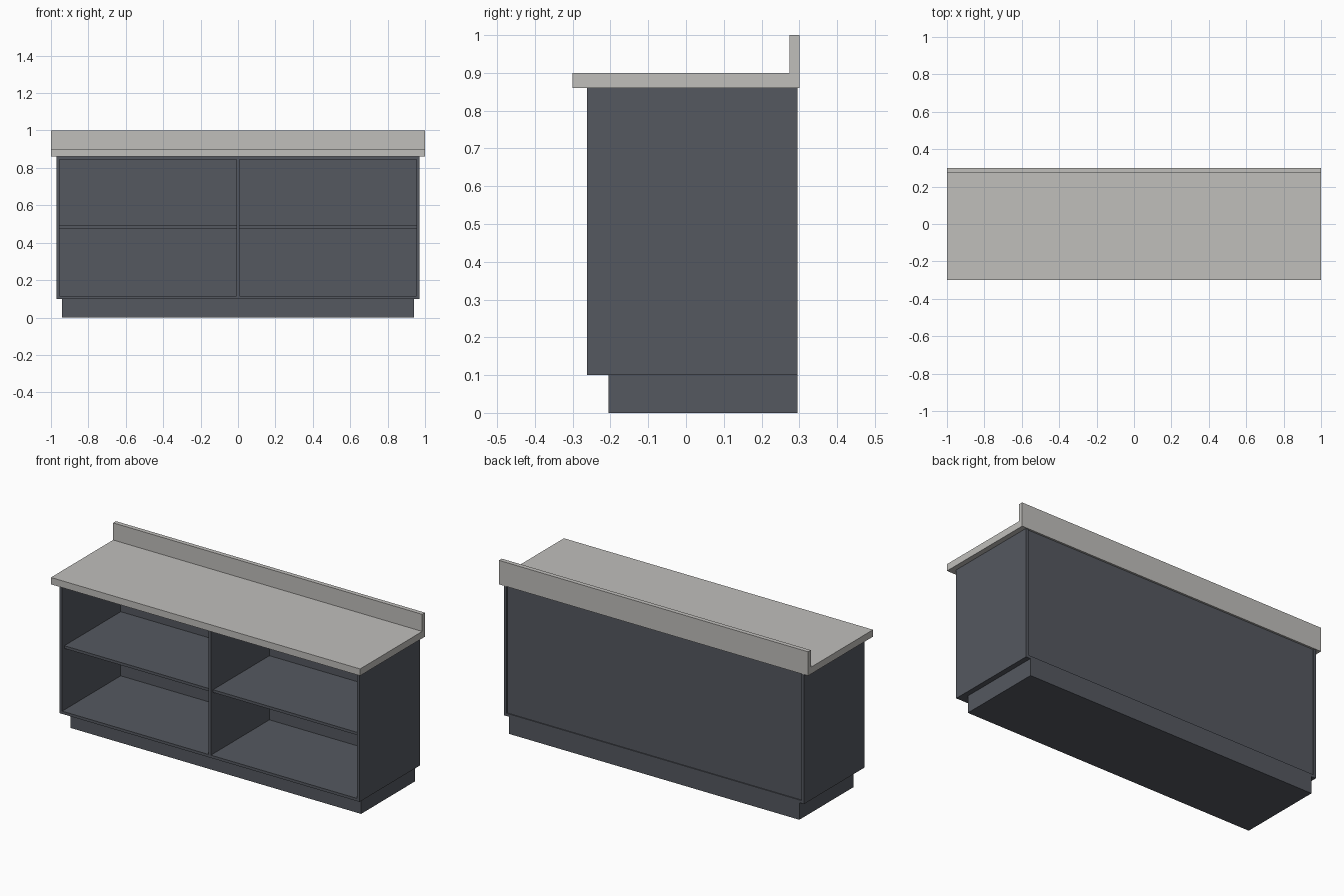
import bpy
import bmesh
from mathutils import Vector

if "Cube" in bpy.data.objects:
    bpy.data.objects.remove(bpy.data.objects["Cube"])


def material(name, color):
    m = bpy.data.materials.new(name)
    m.diffuse_color = (*color, 1)
    m.use_nodes = True
    m.node_tree.nodes["Principled BSDF"].inputs["Base Color"].default_value = m.diffuse_color
    return m


stone = material("pale_stone", (0.53, 0.52, 0.50))
paint = material("dark_paint", (0.09, 0.098, 0.117))


def box(name, x, y, z, mat):
    """Axis-aligned box from (min, max) ranges."""
    bm = bmesh.new()
    bmesh.ops.create_cube(bm, size=1)
    lo, hi = Vector((x[0], y[0], z[0])), Vector((x[1], y[1], z[1]))
    for v in bm.verts:
        v.co = Vector([lo[i] + (v.co[i] + 0.5) * (hi[i] - lo[i]) for i in range(3)])
    me = bpy.data.meshes.new(name)
    bm.to_mesh(me)
    bm.free()
    me.materials.append(mat)
    ob = bpy.data.objects.new(name, me)
    bpy.context.collection.objects.link(ob)
    return ob


T = 0.016                      # board thickness
W = 0.97                       # carcass half width
FRONT, BACK = -0.262, 0.295
BOTTOM, TOP = 0.10, 0.86
INNER = W - T
PANEL = BACK - 0.006           # rear face of the recessed back panel

# Worktop and upstand
box("worktop", (-1, 1), (-0.3, 0.3), (TOP, 0.90), stone)
box("upstand", (-1, 1), (0.274, 0.3), (0.90, 1.0), stone)

# Plinth
box("plinth", (-0.94, 0.94), (-0.205, BACK), (0, BOTTOM), paint)

# Carcass boards
box("bottom_board", (-INNER, INNER), (FRONT, BACK), (BOTTOM, BOTTOM + T), paint)
box("top_board", (-INNER, INNER), (FRONT, PANEL), (TOP - T, TOP), paint)
box("back_panel", (-INNER, INNER), (PANEL - 0.01, PANEL), (BOTTOM + T, TOP - T), paint)
box("divider", (-T / 2, T / 2), (FRONT, PANEL - 0.01), (BOTTOM + T, TOP - T), paint)

# Side boards and shelves, one per side
mid = (BOTTOM + TOP) / 2 + 0.003
for s, label in ((-1, "left"), (1, "right")):
    box(f"{label}_side", sorted((s * INNER, s * W)), (FRONT, BACK), (BOTTOM, TOP), paint)
    box(f"{label}_shelf", sorted((s * T / 2, s * INNER)), (FRONT + 0.02, PANEL - 0.01),
        (mid - T / 2, mid + T / 2), paint)
